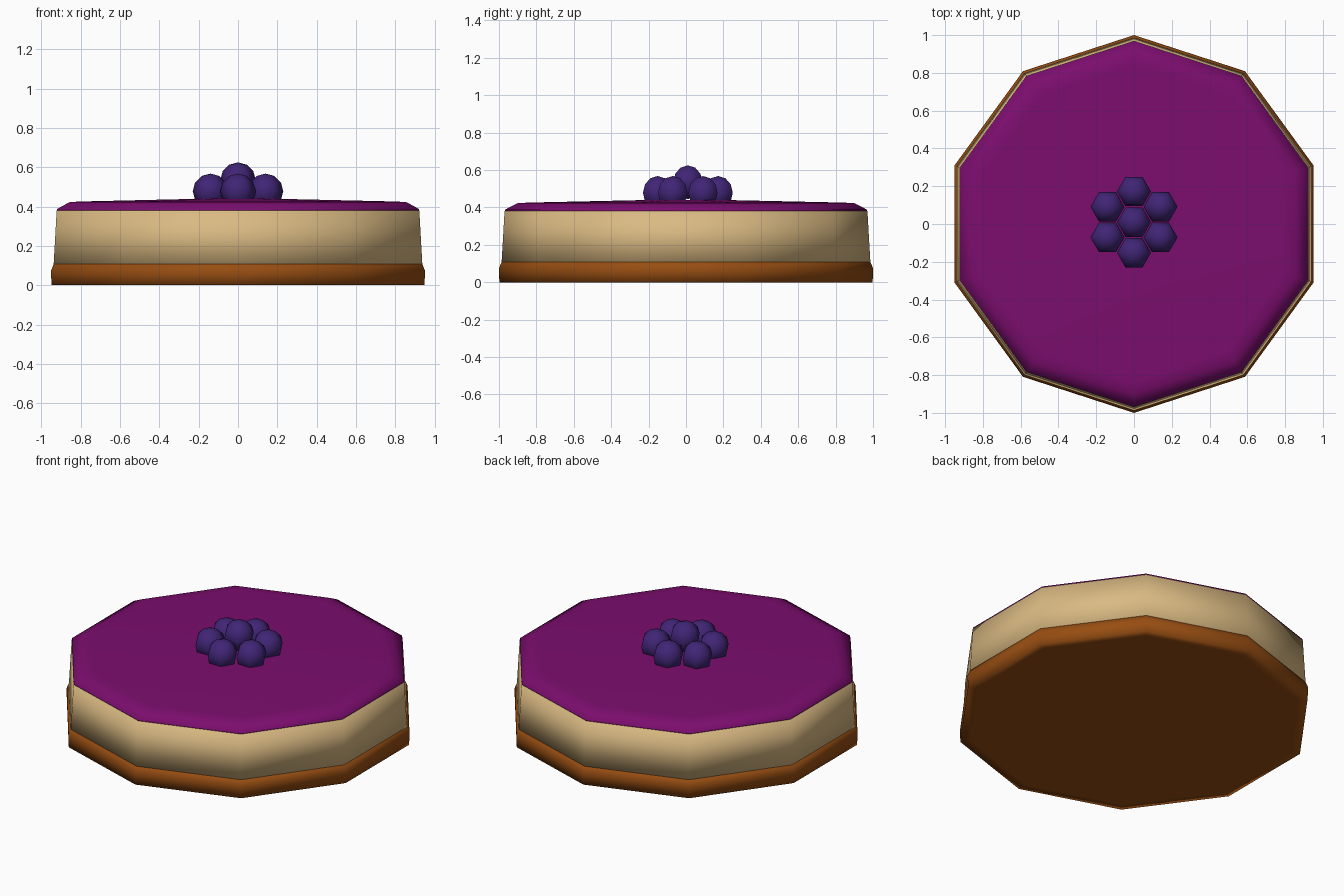
import bpy, bmesh, math

if "Cube" in bpy.data.objects:
    bpy.data.objects.remove(bpy.data.objects["Cube"])

SIDES = 10


def material(name, rgb):
    m = bpy.data.materials.new(name)
    m.diffuse_color = (*rgb, 1)
    m.use_nodes = True
    m.node_tree.nodes["Principled BSDF"].inputs["Base Color"].default_value = m.diffuse_color
    return m


def finish(bm, name, mat):
    bmesh.ops.recalc_face_normals(bm, faces=bm.faces)
    for f in bm.faces:
        f.smooth = True
    me = bpy.data.meshes.new(name)
    bm.to_mesh(me)
    bm.free()
    me.materials.append(mat)
    ob = bpy.data.objects.new(name, me)
    bpy.context.collection.objects.link(ob)
    return ob


def lathe(name, profile, mat):
    """Ten-sided turned layer from (radius, height) points, capped at both ends."""
    bm = bmesh.new()
    rings = []
    for r, z in profile:
        ring = []
        for i in range(SIDES):
            a = math.pi / 2 + math.tau * i / SIDES
            ring.append(bm.verts.new((r * math.cos(a), r * math.sin(a), z)))
        rings.append(ring)
    for lo, hi in zip(rings, rings[1:]):
        for i in range(SIDES):
            j = (i + 1) % SIDES
            bm.faces.new((lo[i], lo[j], hi[j], hi[i]))
    bm.faces.new(rings[0][::-1])
    bm.faces.new(rings[-1])
    return finish(bm, name, mat)


crust_mat = material("biscuit brown", (0.31, 0.075, 0.006))
cream_mat = material("cream filling", (0.70, 0.49, 0.225))
jam_mat = material("berry glaze purple", (0.20, 0.004, 0.155))
berry_mat = material("blueberry", (0.052, 0.018, 0.18))

# Cake layers
lathe("biscuit_base", [(0.94, 0), (0.998, 0), (1.0, 0.075), (0.983, 0.115), (0.9, 0.118)], crust_mat)
lathe("cream_layer", [(0.987, 0.09), (0.97, 0.38), (0.93, 0.385)], cream_mat)
lathe("glaze_top", [(0.968, 0.378), (0.968, 0.388), (0.90, 0.423), (0.84, 0.426), (0.2, 0.44)], jam_mat)


# Cluster of berries
def berry(name, x, y, z, turn):
    bm = bmesh.new()
    bmesh.ops.create_uvsphere(bm, u_segments=6, v_segments=6, radius=0.09)
    ob = finish(bm, name, berry_mat)
    ob.location = (x, y, z)
    ob.rotation_euler.z = turn


berry("berry_centre", 0, 0.01, 0.535, math.pi / 6)
for i in range(6):
    a = math.pi / 2 + i * math.pi / 3
    berry(f"berry_{i + 1}", 0.162 * math.cos(a), 0.01 + 0.162 * math.sin(a), 0.478, a)
